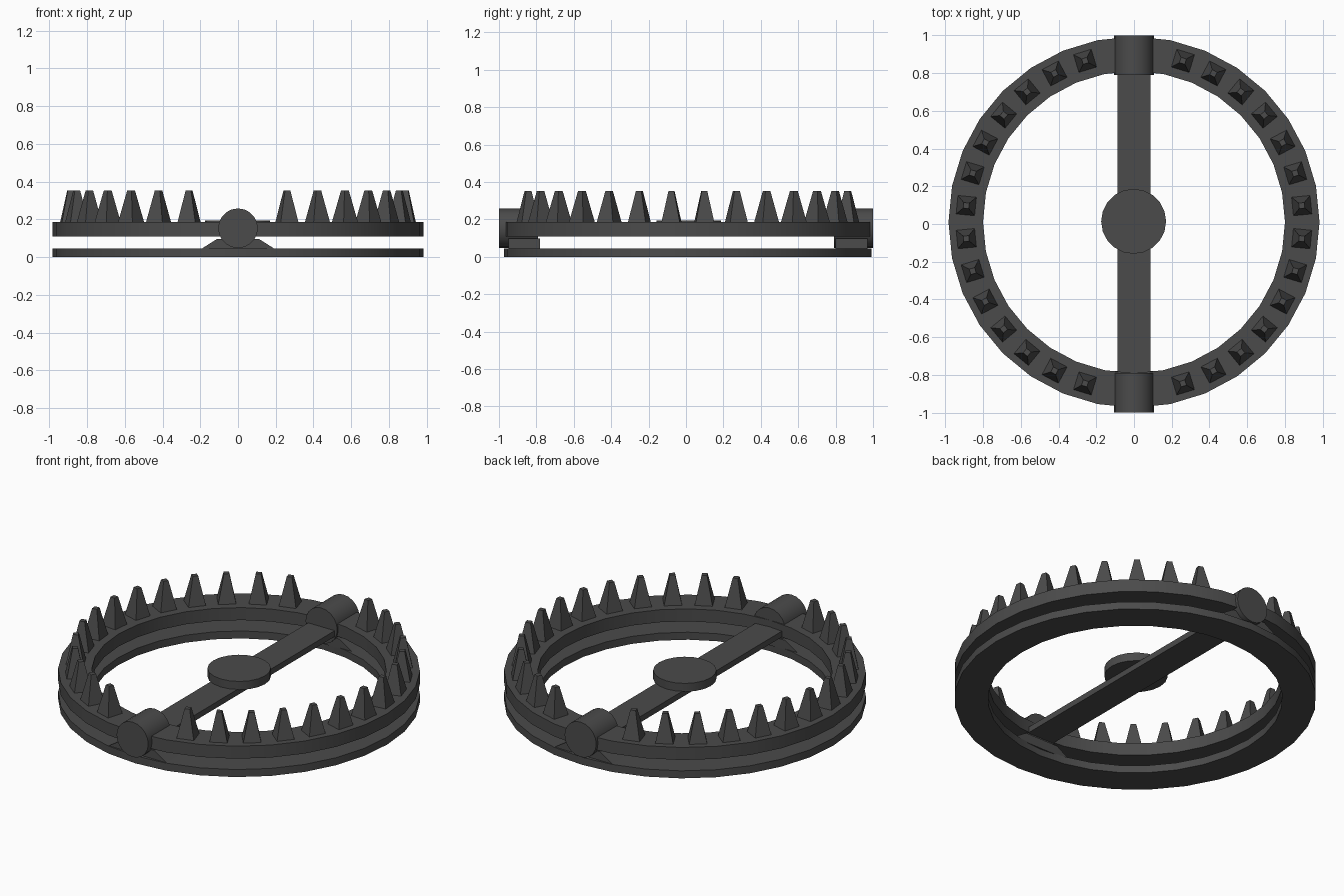
import bpy, bmesh, math
from mathutils import Matrix, Vector

cube = bpy.data.objects.get("Cube")
if cube:
    bpy.data.objects.remove(cube, do_unlink=True)

iron = bpy.data.materials.new("dark iron")
iron.use_nodes = True
COLOUR = (0.07, 0.07, 0.07, 1)
iron.diffuse_color = COLOUR
bsdf = iron.node_tree.nodes["Principled BSDF"]
bsdf.inputs["Base Color"].default_value = COLOUR
bsdf.inputs["Roughness"].default_value = 0.7

CY = 0.01            # rings sit slightly back from the centre
R_IN, R_OUT = 0.80, 0.983


def finish(name, bm, smooth=False):
    bmesh.ops.recalc_face_normals(bm, faces=bm.faces)
    me = bpy.data.meshes.new(name)
    bm.to_mesh(me)
    bm.free()
    ob = bpy.data.objects.new(name, me)
    bpy.context.collection.objects.link(ob)
    me.materials.append(iron)
    if smooth:
        bpy.ops.object.select_all(action="DESELECT")
        ob.select_set(True)
        bpy.context.view_layer.objects.active = ob
        bpy.ops.object.shade_smooth_by_angle(angle=math.radians(30))
    return ob


def ring(name, z0, z1, n=32):
    """Flat band with a rectangular section."""
    bm = bmesh.new()
    section = [(R_IN, z0), (R_OUT, z0), (R_OUT, z1), (R_IN, z1)]
    loops = []
    for i in range(n):
        a = 2 * math.pi * i / n
        loops.append([bm.verts.new((r * math.cos(a), CY + r * math.sin(a), z))
                      for r, z in section])
    for i in range(n):
        p, q = loops[i], loops[(i + 1) % n]
        for k in range(4):
            m = (k + 1) % 4
            bm.faces.new((p[k], p[m], q[m], q[k]))
    return finish(name, bm, True)


def cylinder(name, radius, depth, loc, rot=Matrix(), n=20):
    bm = bmesh.new()
    bmesh.ops.create_cone(bm, cap_ends=True, segments=n, radius1=radius,
                          radius2=radius, depth=depth,
                          matrix=Matrix.Translation(loc) @ rot)
    return finish(name, bm, True)


def prism(name, profile, y0, y1):
    """Extrude an x-z profile along y."""
    bm = bmesh.new()
    face = bm.faces.new([bm.verts.new((x, y0, z)) for x, z in profile])
    ext = bmesh.ops.extrude_face_region(bm, geom=[face])
    verts = [g for g in ext["geom"] if isinstance(g, bmesh.types.BMVert)]
    bmesh.ops.translate(bm, verts=verts, vec=(0, y1 - y0, 0))
    return finish(name, bm)


# Base ring and jaw ring
ring("base_ring", 0.0, 0.045)
ring("jaw_ring", 0.11, 0.185)

# Jaw teeth: truncated pyramids, leaving gaps at both hinges
bm = bmesh.new()
for i in range(32):
    if i in (7, 8, 23, 24):
        continue
    a = math.radians(5.625 + 11.25 * i)
    centre = Vector((0.893 * math.cos(a), CY + 0.893 * math.sin(a), 0.2675))
    bmesh.ops.create_cone(
        bm, cap_ends=True, segments=4, radius1=0.07, radius2=0.021, depth=0.169,
        matrix=Matrix.Translation(centre) @ Matrix.Rotation(a + math.pi / 4, 4, "Z"))
finish("teeth", bm)

# Hinge barrels with their sloped pedestals
turn = Matrix.Rotation(math.pi / 2, 4, "X")
slope = [(-0.20, 0.04), (0.20, 0.04), (0.11, 0.097), (-0.11, 0.097)]
for side, s in (("front", -1), ("back", 1)):
    cylinder(side + "_hinge", 0.105, 0.21, (0, s * 0.895, 0.153), turn)
    prism(side + "_pedestal", slope, CY + s * 0.79, CY + s * 0.96)

# Cross bar and trigger plate
prism("cross_bar", [(-0.088, 0.11), (0.088, 0.11), (0.088, 0.145), (-0.088, 0.145)],
      -0.81, 0.81)
cylinder("trigger_plate", 0.172, 0.05, (-0.002, 0.014, 0.168))
